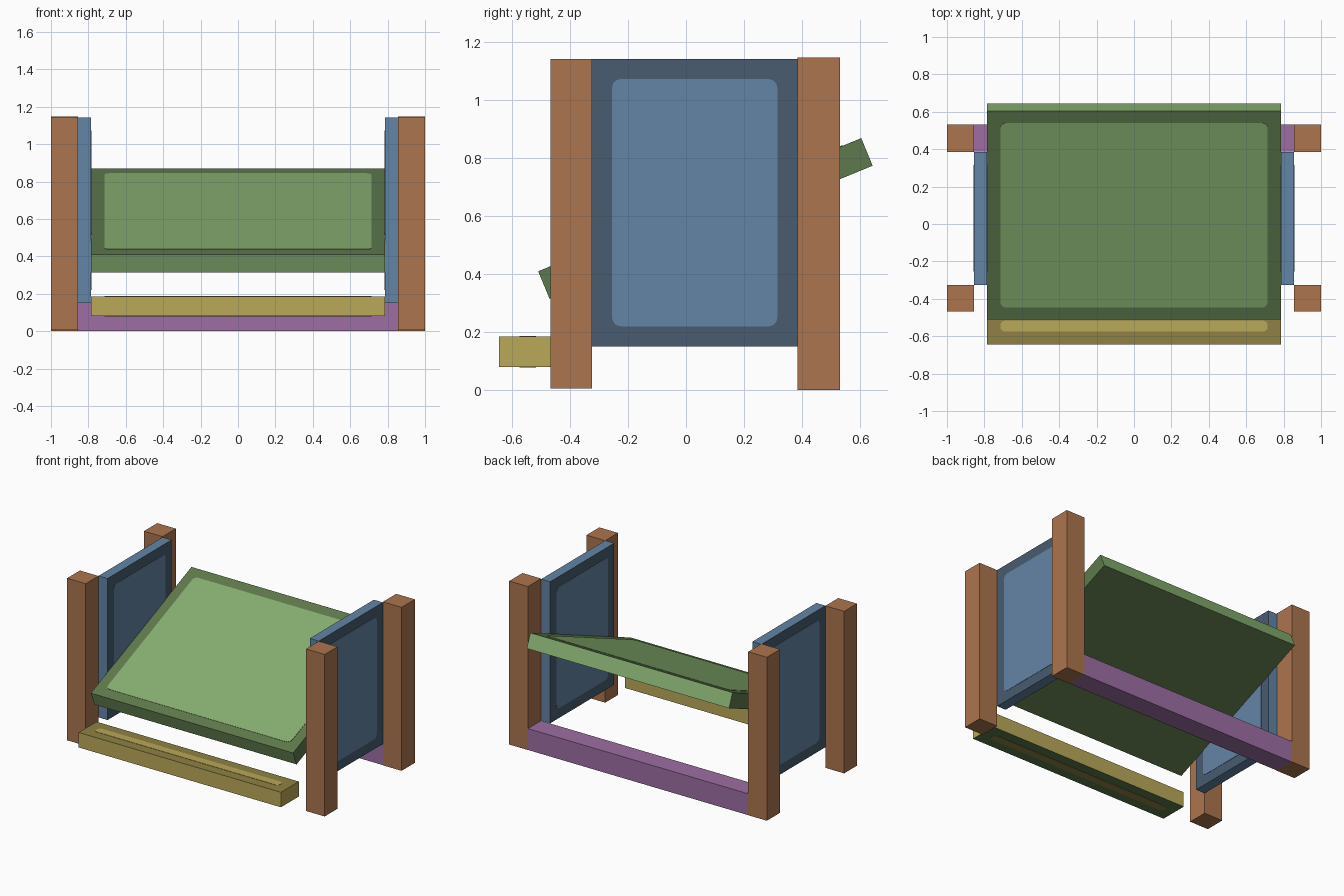
import bpy, bmesh, math
from mathutils import Matrix, Vector

cube = bpy.data.objects.get("Cube")
if cube:
    bpy.data.objects.remove(cube, do_unlink=True)


def material(name, rgb):
    lin = [((c / 255 + 0.055) / 1.055) ** 2.4 for c in rgb] + [1.0]
    m = bpy.data.materials.new(name)
    m.diffuse_color = lin
    m.use_nodes = True
    m.node_tree.nodes["Principled BSDF"].inputs["Base Color"].default_value = lin
    return m


brown = material("brown wood", (172, 117, 78))
purple = material("purple", (157, 111, 164))
blue = material("blue", (100, 133, 166))
dark_blue = material("dark blue", (72, 92, 112))
green = material("green", (134, 174, 112))
dark_green = material("dark green", (94, 121, 76))
yellow = material("yellow", (186, 168, 89))
dark_yellow = material("dark yellow", (142, 129, 67))


def finish(name, bm, mats, matrix):
    mesh = bpy.data.meshes.new(name)
    bm.to_mesh(mesh)
    bm.free()
    for m in mats:
        mesh.materials.append(m)
    ob = bpy.data.objects.new(name, mesh)
    ob.matrix_world = matrix
    bpy.context.collection.objects.link(ob)
    return ob


def box(name, size, matrix, mats, rule=None):
    """Box of the given size; rule(normal) picks the material index per face."""
    bm = bmesh.new()
    bmesh.ops.create_cube(bm, size=1, matrix=Matrix.Diagonal((*size, 1)))
    bm.normal_update()
    if rule:
        for f in bm.faces:
            f.material_index = rule(f.normal)
    return finish(name, bm, mats, matrix)


def span(name, x, y, z, mats, rule=None):
    """Upright box given by its (min, max) on each axis."""
    size = [b - a for a, b in (x, y, z)]
    mid = Vector([(a + b) / 2 for a, b in (x, y, z)])
    return box(name, size, Matrix.Translation(mid), mats, rule)


def plate(name, width, height, matrix, mat, radius=0.03):
    """Thin rounded rectangle lying in the local xy plane."""
    bm = bmesh.new()
    bmesh.ops.create_cube(bm, size=1, matrix=Matrix.Diagonal((width, height, 0.004, 1)))
    corners = [e for e in bm.edges
               if abs(e.verts[0].co.z - e.verts[1].co.z) > 0.003]
    bmesh.ops.bevel(bm, geom=corners, offset=radius, segments=5,
                    profile=0.5, affect='EDGES')
    return finish(name, bm, [mat], matrix)


BORDER = 0.07
HALF = 0.785       # half width between the side panels
POST = 0.855       # inner face of the posts

# Posts and side panels with inset fields on both faces
for side, s in (("left", 1), ("right", -1)):
    post_x = sorted((s * POST, s * 1.0))
    span(f"front_post_{side}", post_x, (-0.467, -0.325), (0.005, 1.142), [brown])
    span(f"back_post_{side}", post_x, (0.385, 0.532), (0.0, 1.147), [brown])

    panel_x = sorted((s * HALF, s * POST))
    py, pz = (-0.325, 0.385), (0.15, 1.143)
    span(f"side_panel_{side}", panel_x, py, pz, [blue, dark_blue],
         lambda n: 1 if abs(n.x) > 0.5 else 0)
    for face, x in (("inner", s * HALF), ("outer", s * POST)):
        m = (Matrix.Translation((x, sum(py) / 2, sum(pz) / 2))
             @ Matrix.Rotation(math.pi / 2, 4, 'Y'))
        plate(f"side_panel_{side}_{face}_field", pz[1] - pz[0] - 2 * BORDER,
              py[1] - py[0] - 2 * BORDER, m, blue)

# Low rail joining the back posts
span("back_rail", (-POST, POST), (0.387, 0.531), (0.0, 0.15), [purple])

# Front step: sides light, top and bottom framed
sy, sz = (-0.645, -0.447), (0.08, 0.185)
span("front_step", (-HALF, HALF), sy, sz, [yellow, dark_yellow, dark_green],
     lambda n: 1 if n.z > 0.5 else 2 if n.z < -0.5 else 0)
for face, z, mat in (("top", sz[1], yellow), ("bottom", sz[0], dark_yellow)):
    plate(f"front_step_{face}_field", 2 * (HALF - BORDER), sy[1] - sy[0] - 2 * BORDER,
          Matrix.Translation((0, sum(sy) / 2, z)), mat, 0.025)

# Tilted board, high at the back
LENGTH, THICK = 1.206, 0.103
tilt = (Matrix.Translation((0, 0.067, 0.592))
        @ Matrix.Rotation(math.radians(22.4), 4, 'X'))
box("tilted_board", (2 * HALF, LENGTH, THICK), tilt, [green, dark_green],
    lambda n: 0 if abs(n.y) > 0.5 else 1)
plate("tilted_board_field", 2 * (HALF - BORDER), LENGTH - 2 * BORDER,
      tilt @ Matrix.Translation((0, 0, THICK / 2)), green)
